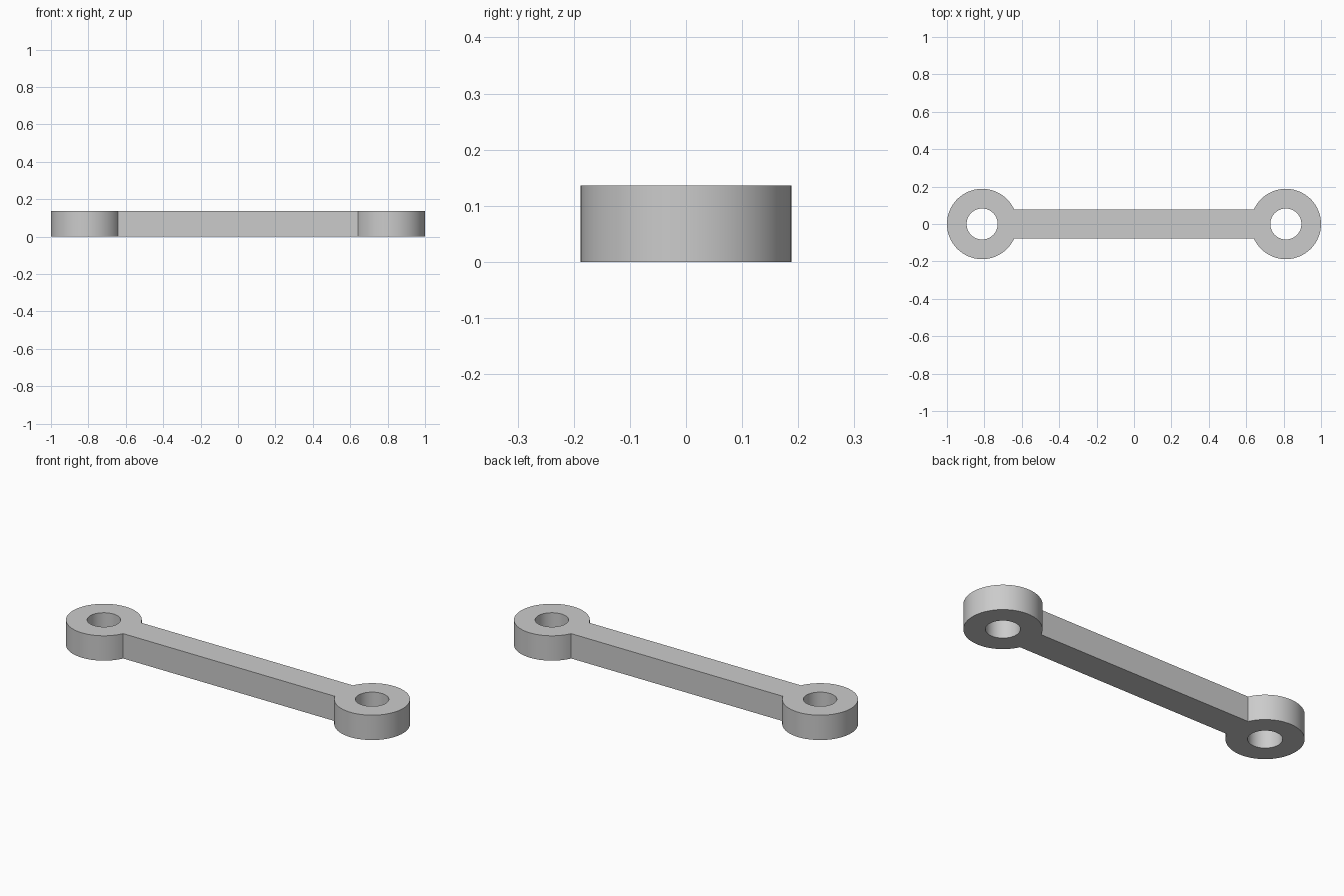
import bpy
import bmesh
from math import asin, cos, sin, pi, radians

cube = bpy.data.objects.get("Cube")
if cube:
    bpy.data.objects.remove(cube, do_unlink=True)

RADIUS, HOLE, HALF_BAR, HEIGHT = 0.188, 0.083, 0.078, 0.136
CENTRE = 1 - RADIUS
OUTER_STEPS, NECK_STEPS = 56, 8

# Angles round an eye: the free rim first, then the neck where the bar joins
neck = asin(HALF_BAR / RADIUS)
angles = [pi + neck + i * (2 * pi - 2 * neck) / OUTER_STEPS for i in range(OUTER_STEPS)]
angles += [pi - neck + i * 2 * neck / NECK_STEPS for i in range(NECK_STEPS)]

bm = bmesh.new()


def ring(side, radius):
    return [bm.verts.new((side * (CENTRE + radius * cos(a)), radius * sin(a), 0))
            for a in angles]


# Flat eyes with holes at both ends
necks = []
for side in (1, -1):
    outer, inner = ring(side, RADIUS), ring(side, HOLE)
    for i in range(len(angles)):
        j = (i + 1) % len(angles)
        bm.faces.new((outer[i], outer[j], inner[j], inner[i]))
    necks.append(outer[OUTER_STEPS:] + outer[:1])

# Flat bar between the two necks
bm.faces.new(necks[0] + necks[1][::-1])

# Thicken the flat shape into a solid
bmesh.ops.recalc_face_normals(bm, faces=bm.faces[:])
result = bmesh.ops.extrude_face_region(bm, geom=bm.faces[:], use_keep_orig=True)
top = [v for v in result["geom"] if isinstance(v, bmesh.types.BMVert)]
bmesh.ops.translate(bm, vec=(0, 0, HEIGHT), verts=top)
bmesh.ops.recalc_face_normals(bm, faces=bm.faces[:])

mesh = bpy.data.meshes.new("link_arm")
bm.to_mesh(mesh)
bm.free()
arm = bpy.data.objects.new("link_arm", mesh)
bpy.context.collection.objects.link(arm)

# Plain grey finish
grey = bpy.data.materials.new("light_grey")
grey.use_nodes = True
colour = (0.6, 0.6, 0.6, 1)
grey.diffuse_color = colour
grey.node_tree.nodes["Principled BSDF"].inputs["Base Color"].default_value = colour
mesh.materials.append(grey)

# Smooth round walls with sharp rims
bpy.ops.object.select_all(action="DESELECT")
arm.select_set(True)
bpy.context.view_layer.objects.active = arm
bpy.ops.object.shade_smooth_by_angle(angle=radians(30))
